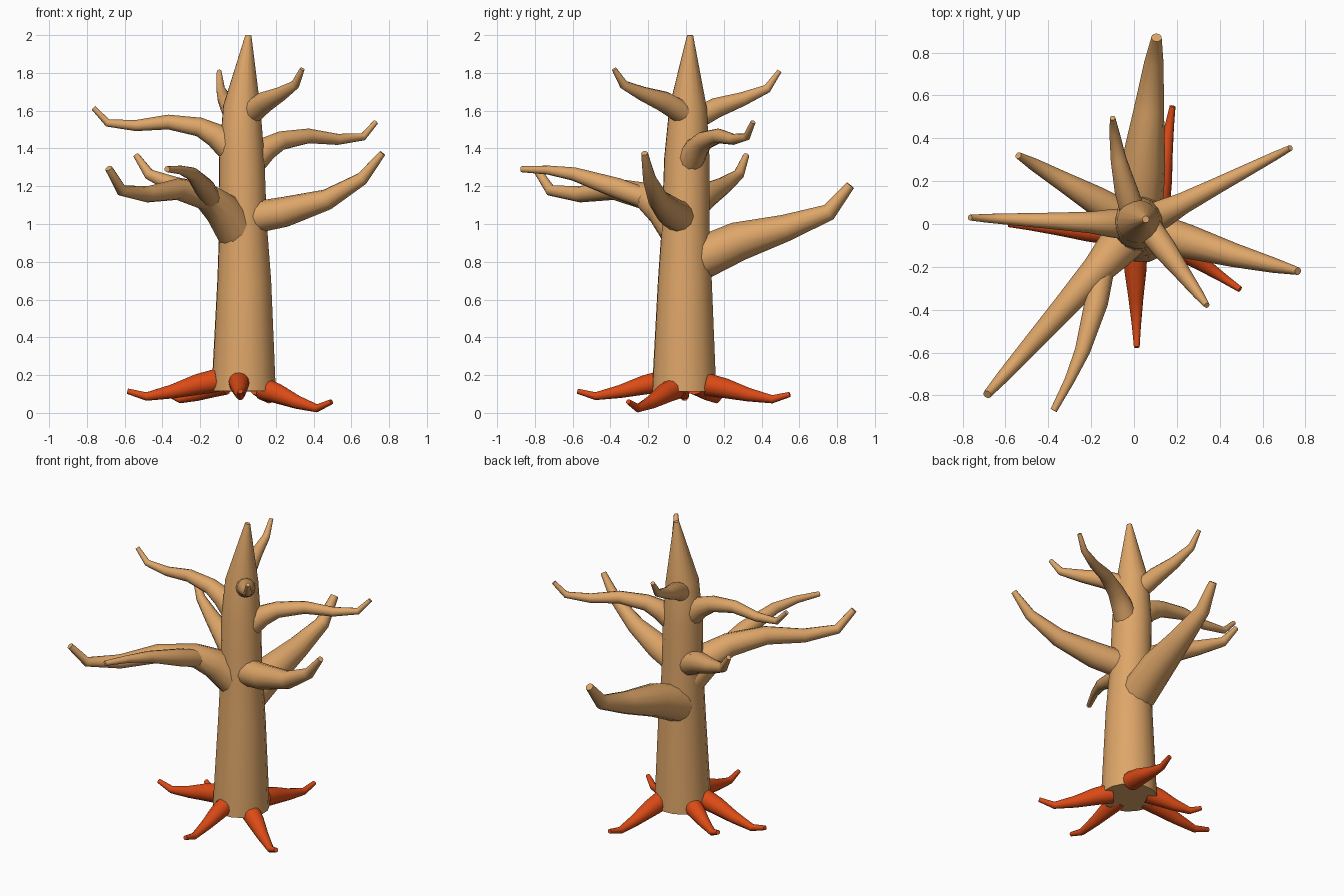
import bpy, bmesh, math
from mathutils import Vector

if "Cube" in bpy.data.objects:
    bpy.data.objects.remove(bpy.data.objects["Cube"])


def material(name, colour):
    m = bpy.data.materials.new(name)
    m.diffuse_color = (*colour, 1)
    m.use_nodes = True
    m.node_tree.nodes["Principled BSDF"].inputs["Base Color"].default_value = m.diffuse_color
    return m


BARK = material("bark", (0.73, 0.38, 0.14))
ROOT = material("root_red", (0.72, 0.07, 0.008))

# Limb profiles: (share of length, share of rise, share of base radius)
STEADY = [(0, 0, 1), (.27, .25, .9), (.58, .43, .62), (.86, .64, .39), (1, 1, .21)]
RISING = [(0, 0, 1), (.27, .1, .94), (.59, .29, .65), (.85, .61, .41), (1, 1, .21)]
ARCHED = [(0, 0, 1), (.13, .38, .86), (.25, .57, .67), (.47, .68, .52),
          (.7, .6, .39), (.9, .66, .27), (1, 1, .18)]
LEVEL = [(0, 0, 1), (.2, .33, 1), (.55, .83, .65), (.77, .97, .43), (1, 1, .29)]
ROOTED = [(0, 0, 1), (.22, .38, .88), (.5, 1.03, .6), (.79, 1.5, .36), (1, 1, .23)]


def tube(name, pos, radii, mat, sides=12):
    """Smooth tapered tube along a path, closed at both ends."""
    bm = bmesh.new()
    rings, u = [], Vector((.05, 0, 1))
    for i, p in enumerate(pos):
        t = (pos[min(i + 1, len(pos) - 1)] - pos[max(i - 1, 0)]).normalized()
        u = (u - t * u.dot(t)).normalized()
        v = t.cross(u)
        angles = [2 * math.pi * k / sides for k in range(sides)]
        rings.append([bm.verts.new(p + radii[i] * (u * math.cos(a) + v * math.sin(a)))
                      for a in angles])
    for a, b in zip(rings, rings[1:]):
        for k in range(sides):
            n = (k + 1) % sides
            bm.faces.new((a[k], a[n], b[n], b[k]))
    bm.faces.new(rings[0][::-1])
    bm.faces.new(rings[-1])
    bmesh.ops.recalc_face_normals(bm, faces=bm.faces)
    me = bpy.data.meshes.new(name)
    bm.to_mesh(me)
    bm.free()
    me.materials.append(mat)
    ob = bpy.data.objects.new(name, me)
    bpy.context.collection.objects.link(ob)
    bpy.context.view_layer.objects.active = ob
    ob.select_set(True)
    bpy.ops.object.shade_smooth_by_angle(angle=math.radians(50))
    ob.select_set(False)


def limb(name, start, tip, radius, profile, mat=BARK, bow=0):
    """Limb from start to tip; the profile shapes its height and taper."""
    s, d = Vector(start), Vector(tip) - Vector(start)
    side = Vector((-d.y, d.x, 0)).normalized() * bow
    pos = [Vector((s.x + d.x * t, s.y + d.y * t, s.z + d.z * h)) + side * math.sin(math.pi * t)
           for t, h, _ in profile]
    tube(name, pos, [radius * r for _, _, r in profile], mat)


# Trunk, tapering to a point
trunk = [(.03, .115, .172), (.033, .7, .144), (.027, 1.0, .127),
         (.02, 1.35, .121), (.02, 1.62, .1), (.055, 2.0, .016)]
tube("trunk", [Vector((x, .008 * z * z - .01, z)) for x, z, _ in trunk],
     [r for _, _, r in trunk], BARK, 16)

# Branches, lowest to highest
limb("back_low_branch", (.02, .06, .81), (.105, .87, 1.205), .115, STEADY)
limb("front_left_branch", (0, -.02, .95), (-.685, -.795, 1.295), .11, ARCHED)
limb("front_left_side_branch", (-.15, -.23, 1.14), (-.375, -.87, 1.29), .055, LEVEL, bow=.035)
limb("right_branch", (.06, -.02, 1.03), (.765, -.22, 1.375), .085, RISING, bow=-.01)
limb("back_left_branch", (-.04, .03, 1.08), (-.54, .32, 1.365), .075, STEADY)
limb("back_right_branch", (.06, .01, 1.31), (.73, .355, 1.54), .075, ARCHED)
limb("left_branch", (-.02, 0, 1.38), (-.765, .03, 1.615), .075, ARCHED)
limb("front_top_branch", (.07, -.02, 1.59), (.34, -.38, 1.82), .062, STEADY)
limb("back_top_branch", (0, .04, 1.55), (-.1, .495, 1.81), .06, STEADY, bow=.015)

# Roots spread around the foot of the trunk
limb("left_root", (-.11, -.035, .172), (-.585, 0, .115), .062, ROOTED, ROOT)
limb("front_root", (.005, -.12, .168), (.013, -.575, .115), .058, ROOTED, ROOT)
limb("right_root", (.13, -.06, .128), (.495, -.305, .059), .06, ROOTED, ROOT)
limb("back_root", (.11, .11, .15), (.18, .55, .098), .06, ROOTED, ROOT)
limb("back_left_root", (-.07, .05, .155), (-.37, .19, .1), .06, ROOTED, ROOT)
